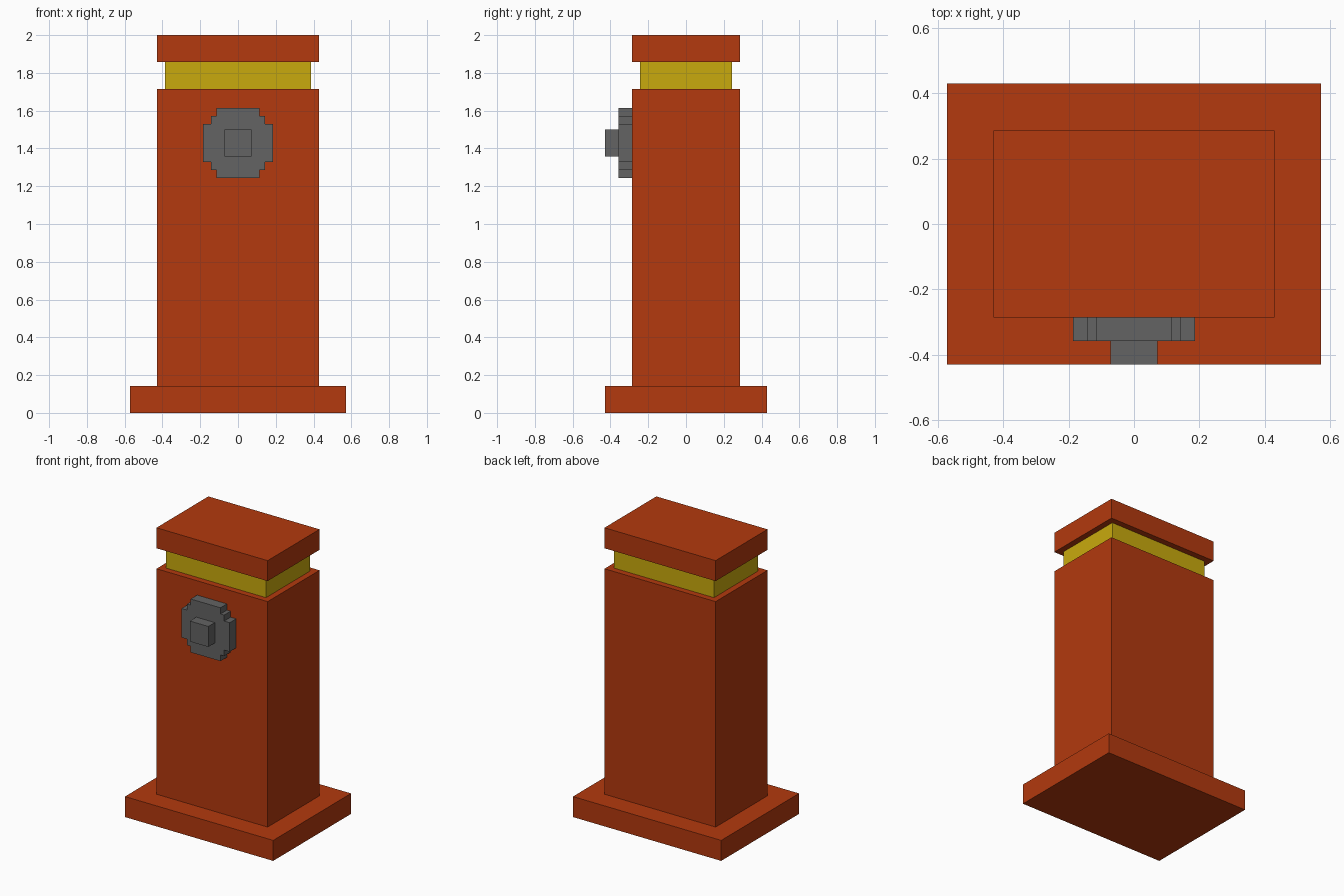
import bpy
import bmesh

cube = bpy.data.objects.get("Cube")
if cube:
    bpy.data.objects.remove(cube, do_unlink=True)


def material(name, rgb):
    m = bpy.data.materials.new(name)
    m.use_nodes = True
    m.diffuse_color = (*rgb, 1)
    m.node_tree.nodes["Principled BSDF"].inputs["Base Color"].default_value = (*rgb, 1)
    return m


RED = material("brick red", (0.451, 0.041, 0.0044))
YELLOW = material("mustard yellow", (0.584, 0.402, 0.0040))
GREY = material("mid grey", (0.125, 0.125, 0.125))


def prism(name, outline, y0, y1, mat):
    """Extrude an (x, z) outline from y0 back to y1."""
    bm = bmesh.new()
    face = bm.faces.new([bm.verts.new((x, y0, z)) for x, z in outline])
    ext = bmesh.ops.extrude_face_region(bm, geom=[face])
    verts = [g for g in ext["geom"] if isinstance(g, bmesh.types.BMVert)]
    bmesh.ops.translate(bm, verts=verts, vec=(0, y1 - y0, 0))
    bmesh.ops.recalc_face_normals(bm, faces=bm.faces)
    mesh = bpy.data.meshes.new(name)
    bm.to_mesh(mesh)
    bm.free()
    mesh.materials.append(mat)
    obj = bpy.data.objects.new(name, mesh)
    bpy.context.collection.objects.link(obj)
    return obj


def block(name, half_x, y0, y1, z0, z1, mat):
    outline = [(-half_x, z0), (half_x, z0), (half_x, z1), (-half_x, z1)]
    return prism(name, outline, y0, y1, mat)


# Stacked pillar
U = 1 / 7
block("base_plinth", 4 * U, -3 * U, 3 * U, 0, U, RED)
block("pillar_body", 3 * U, -2 * U, 2 * U, U, 12 * U, RED)
block("neck_band", 0.386, -0.243, 0.243, 12 * U, 13 * U, YELLOW)
block("top_cap", 3 * U, -2 * U, 2 * U, 13 * U, 14 * U, RED)

# Stepped round dial: one quarter outline mirrored into all four corners
DIAL_Z = 10 * U
quarter = [(0.186, 0.101), (0.143, 0.101), (0.143, 0.143), (0.115, 0.143), (0.115, 0.186)]
half = quarter + [(-x, z) for x, z in reversed(quarter)]
ring = half + [(-x, -z) for x, z in half]
prism("dial_plate", [(x, z + DIAL_Z) for x, z in ring], -2.5 * U, -2 * U, GREY)
block("dial_knob", U / 2, -3 * U, -2.5 * U, DIAL_Z - U / 2, DIAL_Z + U / 2, GREY)
